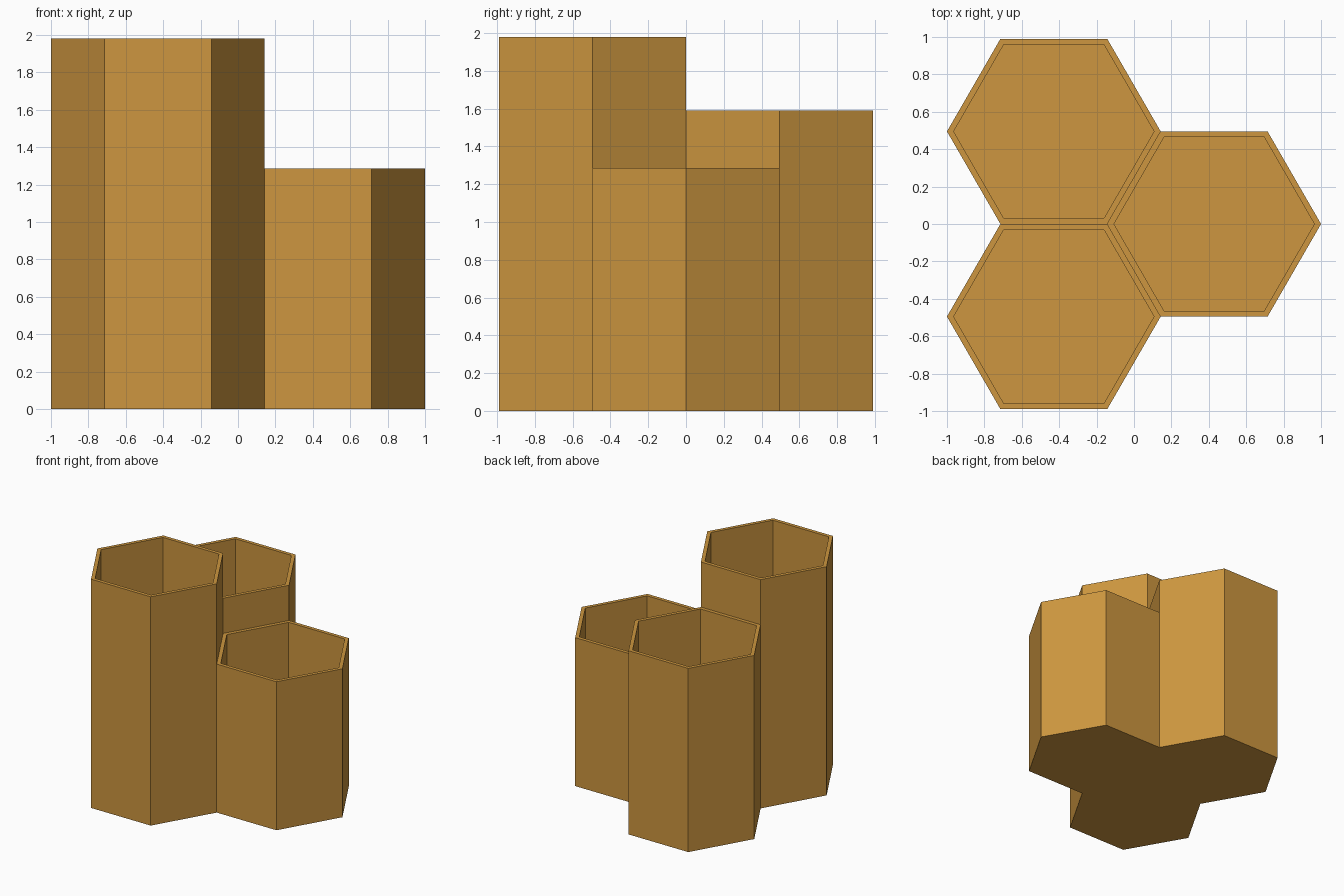
import bpy, bmesh, math
from mathutils import Vector

if "Cube" in bpy.data.objects:
    bpy.data.objects.remove(bpy.data.objects["Cube"])

R = 4 / 7                        # outer corner radius of a cell
A = R * math.sqrt(3) / 2         # centre to flat side
WALL = 0.031
R_IN = R - WALL * 2 / math.sqrt(3)
FLOOR = 0.03

wood = bpy.data.materials.new("honey_brown")
wood.diffuse_color = (0.61, 0.305, 0.05, 1)
wood.use_nodes = True
wood.node_tree.nodes["Principled BSDF"].inputs["Base Color"].default_value = wood.diffuse_color

# name: (centre x, centre y, height)
CELLS = {
    "tall_cell": (-0.75 * R, -A, 1.98),
    "middle_cell": (-0.75 * R, A, 1.59),
    "short_cell": (0.75 * R, 0.0, 1.285),
}


def neighbour_height(c, i):
    """Height of the cell that shares side i, or 0 when the side is free."""
    a = math.radians(60 * i + 30)
    p = Vector((c[0] + 2 * A * math.cos(a), c[1] + 2 * A * math.sin(a)))
    return next((h for x, y, h in CELLS.values()
                 if (p - Vector((x, y))).length < 0.05), 0.0)


def hexagon(bm, c, r, z):
    return [bm.verts.new((c[0] + r * math.cos(math.radians(60 * i)),
                          c[1] + r * math.sin(math.radians(60 * i)), z))
            for i in range(6)]


def build_cell(name, c):
    bm = bmesh.new()
    h = c[2]
    base, rim = hexagon(bm, c, R, 0), hexagon(bm, c, R, h)
    inner_rim, inner_floor = hexagon(bm, c, R_IN, h), hexagon(bm, c, R_IN, FLOOR)
    bm.faces.new(base[::-1])     # underside
    bm.faces.new(inner_floor)    # floor of the well
    for i in range(6):
        j = (i + 1) % 6
        # rim and inner wall
        bm.faces.new((rim[i], rim[j], inner_rim[j], inner_rim[i]))
        bm.faces.new((inner_rim[i], inner_rim[j], inner_floor[j], inner_floor[i]))
        # outer wall, only where it stands clear of a neighbour
        low = neighbour_height(c, i)
        if low == 0:
            bm.faces.new((base[i], base[j], rim[j], rim[i]))
        elif low < h:
            a, b = (bm.verts.new((v.co.x, v.co.y, low)) for v in (base[i], base[j]))
            bm.faces.new((a, b, rim[j], rim[i]))
    mesh = bpy.data.meshes.new(name)
    bm.to_mesh(mesh)
    bm.free()
    mesh.materials.append(wood)
    bpy.context.collection.objects.link(bpy.data.objects.new(name, mesh))


for cell_name, cell in CELLS.items():
    build_cell(cell_name, cell)
